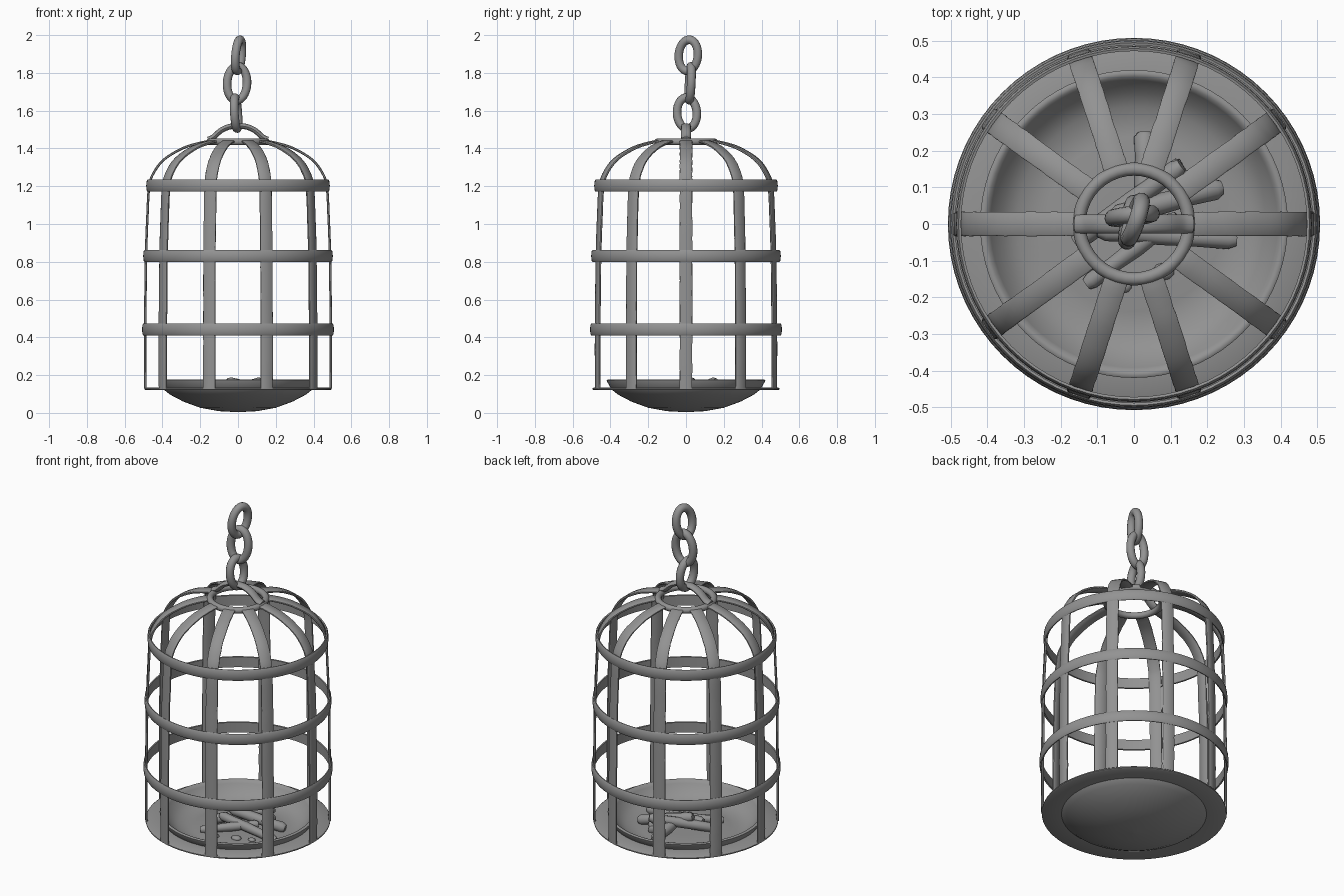
import bpy, bmesh, math, random
from mathutils import Vector, Matrix

if "Cube" in bpy.data.objects:
    bpy.data.objects.remove(bpy.data.objects["Cube"])
random.seed(4)

# dark iron grey for every part
iron = bpy.data.materials.new("dark_iron")
iron.diffuse_color = (.29, .29, .29, 1)
iron.use_nodes = True
iron.node_tree.nodes["Principled BSDF"].inputs["Base Color"].default_value = iron.diffuse_color


def finish(name, bm, angle=40):
    bmesh.ops.recalc_face_normals(bm, faces=bm.faces)
    me = bpy.data.meshes.new(name)
    bm.to_mesh(me)
    bm.free()
    me.materials.append(iron)
    ob = bpy.data.objects.new(name, me)
    bpy.context.collection.objects.link(ob)
    bpy.ops.object.select_all(action='DESELECT')
    bpy.context.view_layer.objects.active = ob
    ob.select_set(True)
    bpy.ops.object.shade_smooth_by_angle(angle=math.radians(angle))
    return ob


def spline(pts, n=5):
    # Catmull-Rom through the key points
    p = [Vector(q) for q in pts]
    p = [2 * p[0] - p[1]] + p + [2 * p[-1] - p[-2]]
    out = []
    for i in range(1, len(p) - 2):
        a, b, c, d = p[i - 1:i + 3]
        for k in range(n):
            t = k / n
            out.append(0.5 * (2 * b + (c - a) * t + (2 * a - 5 * b + 4 * c - d) * t * t
                              + (3 * b - a - 3 * c + d) * t ** 3))
    return out + [p[-2]]


def skin(name, rings, closed=False, angle=40):
    bm = bmesh.new()
    vs = [[bm.verts.new(c) for c in r] for r in rings]
    n = len(vs[0])
    for i in range(len(vs) if closed else len(vs) - 1):
        a, b = vs[i], vs[(i + 1) % len(vs)]
        for j in range(n):
            bm.faces.new((a[j], a[(j + 1) % n], b[(j + 1) % n], b[j]))
    if not closed:
        bm.faces.new(vs[0])
        bm.faces.new(vs[-1])
    return finish(name, bm, angle)


def strap(name, path, side, hw, ht, section, wobble=0.0):
    # sweep a flat section along a path lying perpendicular to side
    rings = []
    for i, p in enumerate(path):
        tan = (path[min(i + 1, len(path) - 1)] - path[max(i - 1, 0)]).normalized()
        nor = tan.cross(side)
        w = hw + random.uniform(-wobble, wobble)
        s = random.uniform(-wobble, wobble)
        rings.append([p + side * (u * w + s) + nor * (v * ht) for u, v in section])
    return skin(name, rings)


def lathe(name, prof, steps=72, angle=40):
    # closed (r, z) outline turned around the z axis
    rings = [[Vector((r * math.cos(a), r * math.sin(a), z)) for r, z in prof]
             for a in (2 * math.pi * k / steps for k in range(steps))]
    return skin(name, rings, True, angle)


FLAT = [(-1, -.5), (-.88, -1), (.88, -1), (1, -.5), (1, .5), (.88, 1), (-.88, 1), (-1, .5)]
ROUND = [(math.cos(k * math.pi / 6), math.sin(k * math.pi / 6)) for k in range(12)]

# ten flat bars bending into the dome
bar_profile = [(.491, .128), (.492, .3), (.491, .5), (.487, .83), (.48, 1.03), (.47, 1.2),
               (.443, 1.277), (.387, 1.345), (.29, 1.402), (.2, 1.43), (.15, 1.438)]
for k in range(10):
    a = math.radians(36 * k)
    out, side = Vector((math.cos(a), math.sin(a), 0)), Vector((-math.sin(a), math.cos(a), 0))
    path = [out * q.x + Vector((0, 0, q.y)) for q in spline([(r, z, 0) for r, z in bar_profile])]
    strap(f"bar_{k + 1}", path, side, .033, .0065, FLAT, .0007)

# three hoops around the bars
for name, r, z in (("lower_hoop", .494, .442), ("middle_hoop", .488, .831), ("upper_hoop", .472, 1.203)):
    lathe(name, [(r, z - .03), (r + .007, z - .032), (r + .012, z - .024), (r + .014, z),
                 (r + .012, z + .024), (r + .007, z + .032), (r, z + .03)])

# base flange
lathe("base_flange", [(.38, .12), (.488, .12), (.495, .124), (.495, .13), (.488, .135), (.38, .135)])

# round-bottomed fire bowl with raised rim
bowl = [(.001, .004), (.1, .009), (.2, .027), (.29, .06), (.36, .097), (.395, .125), (.418, .166),
        (.42, .173), (.414, .177), (.402, .175), (.392, .16), (.36, .118), (.32, .095), (.26, .083),
        (.24, .086), (.1, .086), (.001, .086)]
lathe("fire_bowl", bowl, angle=50)


def torus(name, R, r, stretch=0.0, mat=Matrix()):
    # ring in the xz plane, stretched along z, then placed
    rings = []
    for k in range(40):
        a = 2 * math.pi * k / 40
        d = Vector((math.cos(a), 0, math.sin(a)))
        c = Vector((R * d.x, 0, (R + stretch) * d.z))
        rings.append([mat @ (c + d * (u * r) + Vector((0, v * r, 0))) for u, v in ROUND])
    return skin(name, rings, True)


# crown ring where the bars meet
torus("crown_ring", .15, .018, 0, Matrix.Translation((0, 0, 1.435)) @ Matrix.Rotation(math.pi / 2, 4, 'X'))

# hanging arch over the crown
arch = [(-.158, 0, 1.447), (-.13, 0, 1.46), (-.09, 0, 1.495), (-.045, 0, 1.515), (0, 0, 1.518),
        (.045, 0, 1.515), (.09, 0, 1.495), (.13, 0, 1.46), (.158, 0, 1.447)]
strap("hanging_arch", spline(arch), Vector((0, 1, 0)), .026, .015, ROUND)

# chain links, alternately turned
for i, (c, turn, lean, st) in enumerate((((-.01, .005, 1.587), 80, -4, .029),
                                         ((-.005, .022, 1.745), 6, 3, .037),
                                         ((.003, .012, 1.893), 72, 6, .03))):
    m = (Matrix.Translation(c) @ Matrix.Rotation(math.radians(lean), 4, 'Y')
         @ Matrix.Rotation(math.radians(-lean), 4, 'X') @ Matrix.Rotation(math.radians(turn), 4, 'Z'))
    torus(f"chain_link_{i + 1}", .053, .023, st, m)


# firewood and embers in the bowl
def log(name, a, b, r):
    a, b = Vector(a), Vector(b)
    t = (b - a).normalized()
    u = t.cross(Vector((0, 0, 1))).normalized()
    v = u.cross(t)
    rings = []
    for f, s in ((0, .65), (.06, 1), (.3, .95), (.55, 1.05), (.8, .95), (.94, 1), (1, .65)):
        p, q = a.lerp(b, f), r * s * random.uniform(.93, 1.07)
        rings.append([p + u * (x * q) + v * (y * q) for x, y in ROUND])
    skin(name, rings, angle=50)


log("log_1", (.03, .25, .095), (.03, .03, .13), .029)
log("log_2", (-.16, -.05, .1), (.13, .16, .165), .027)
log("log_3", (.24, .1, .1), (-.06, .02, .165), .028)
log("log_4", (.28, -.045, .095), (-.1, -.02, .135), .024)
log("log_5", (-.13, -.165, .095), (.12, .02, .125), .024)
log("log_6", (.1, .17, .1), (.17, .06, .105), .025)

for k, (x, y, s) in enumerate(((.08, -.13, .03), (-.03, -.17, .024), (.16, -.1, .022))):
    bm = bmesh.new()
    bmesh.ops.create_icosphere(bm, subdivisions=2, radius=s)
    for v in bm.verts:
        v.co = Vector((v.co.x + x, v.co.y * .8 + y, v.co.z * .5 + .088))
    finish(f"ember_{k + 1}", bm)
